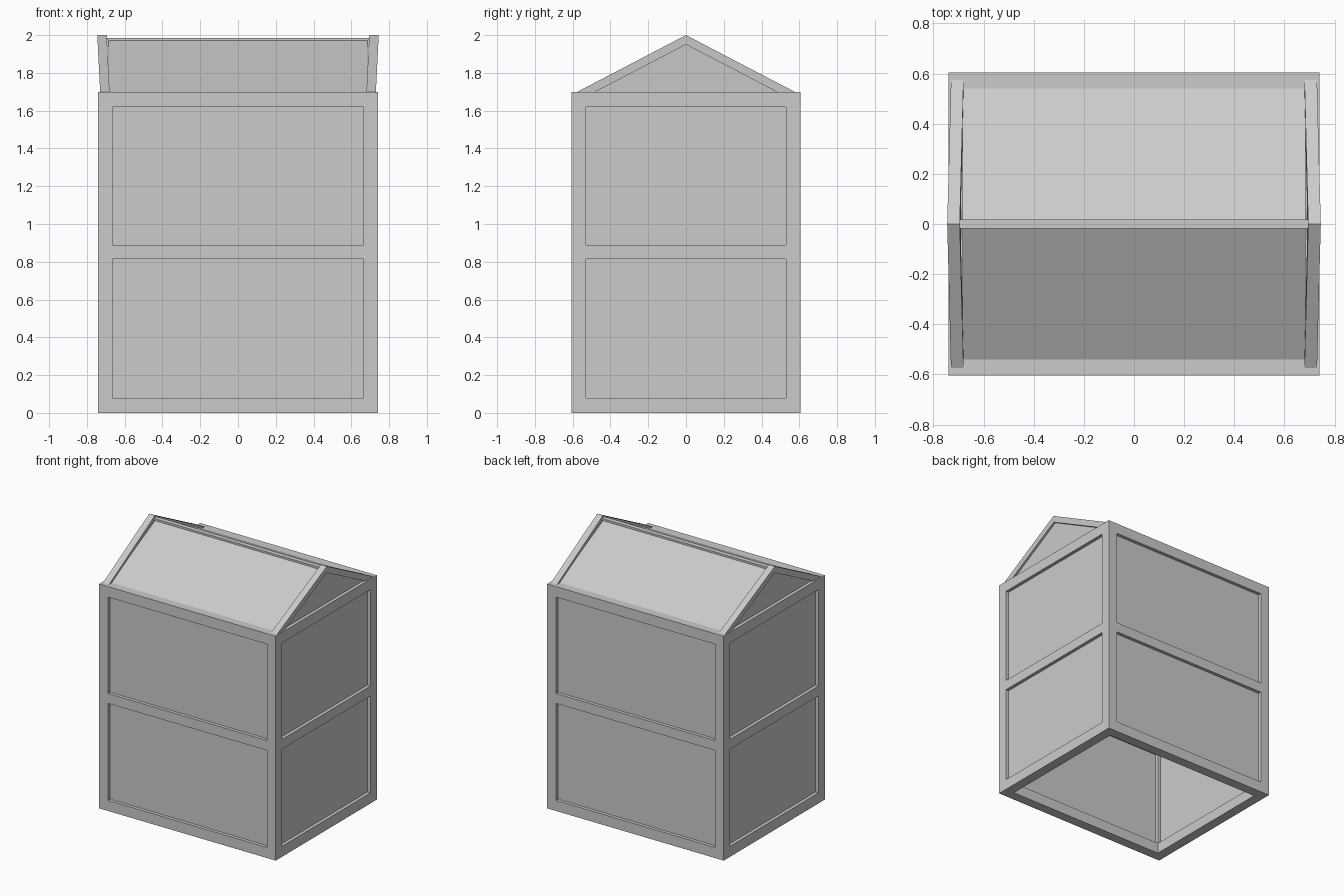
import bpy
import bmesh

if "Cube" in bpy.data.objects:
    bpy.data.objects.remove(bpy.data.objects["Cube"])

grey = bpy.data.materials.new("light grey")
grey.use_nodes = True
grey.diffuse_color = (0.6, 0.6, 0.6, 1)
grey.node_tree.nodes["Principled BSDF"].inputs["Base Color"].default_value = (0.6, 0.6, 0.6, 1)

W, D, H = 0.74, 0.605, 1.70      # half width, half depth, wall height
T = 0.075                        # timber thickness
PEAK = 2.0
LEAN = 0.05                      # outward lean of the gable ends per unit height


def finish(name, bm):
    bmesh.ops.recalc_face_normals(bm, faces=bm.faces)
    mesh = bpy.data.meshes.new(name)
    bm.to_mesh(mesh)
    bm.free()
    mesh.materials.append(grey)
    obj = bpy.data.objects.new(name, mesh)
    bpy.context.collection.objects.link(obj)
    return obj


def box(name, x, y, z):
    """Box from (low, high) ranges."""
    bm = bmesh.new()
    bmesh.ops.create_cube(bm, size=1)
    for v in bm.verts:
        v.co = [r[0] if c < 0 else r[1] for c, r in zip(v.co, (x, y, z))]
    return finish(name, bm)


def prism(name, profile, x0, x1, lean=0.0):
    """Extrude a (y, z) profile along x, leaning in x above the walls."""
    bm = bmesh.new()
    ends = [[bm.verts.new((x + lean * (z - H), y, z)) for y, z in profile] for x in (x0, x1)]
    n = len(profile)
    for i in range(n):
        j = (i + 1) % n
        bm.faces.new((ends[0][i], ends[0][j], ends[1][j], ends[1][i]))
    for end in ends:
        bm.faces.new(end)
    bmesh.ops.triangulate(bm, faces=[f for f in bm.faces if len(f.verts) > 4])
    return finish(name, bm)


def span(s, a, b):
    return tuple(sorted((s * a, s * b)))


# Corner posts
for sx, side in ((-1, "right"), (1, "left")):
    for sy, end in ((-1, "front"), (1, "back")):
        box(f"{end}_{side}_post", span(sx, W - T, W), span(sy, D - T, D), (0, H))

# Horizontal rails at three levels
levels = (("bottom", 0, 0.08), ("middle", 0.815, 0.89), ("top", 1.62, H))
for level, z0, z1 in levels:
    for s, end, side in ((-1, "front", "right"), (1, "back", "left")):
        box(f"{level}_{end}_rail", (T - W, W - T), span(s, D - T, D), (z0, z1))
        box(f"{level}_{side}_rail", span(s, W - T, W), (T - D, D - T), (z0, z1))

# Wall panels set in the middle of the timber
for storey, z0, z1 in (("lower", 0.08, 0.815), ("upper", 0.89, 1.62)):
    for s, end, side in ((-1, "front", "right"), (1, "back", "left")):
        box(f"{storey}_{end}_panel", (T - W, W - T), span(s, D - 0.05, D - 0.025), (z0, z1))
        box(f"{storey}_{side}_panel", span(s, W - 0.05, W - 0.025), (T - D, D - T), (z0, z1))

# Leaning rafters and gable panels
rafter = [(-0.575, H), (0, PEAK), (0.575, H), (0.48, H), (0, 1.95), (-0.48, H)]
gable = [(-0.49, H), (0, 1.955), (0.49, H)]
for s, side in ((-1, "right"), (1, "left")):
    prism(f"{side}_rafters", rafter, s * 0.68, s * 0.73, s * LEAN)
    prism(f"{side}_gable_panel", gable, s * 0.69, s * 0.715, s * LEAN)

# Roof panels and ridge beam
for s, end in ((-1, "front"), (1, "back")):
    slope = [(s * 0.54, H), (0, 1.98), (0, 1.952), (s * 0.485, H)]
    prism(f"{end}_roof_panel", slope, -0.685, 0.685, 0)
box("ridge_beam", (-0.695, 0.695), (-0.018, 0.018), (1.94, 1.985))
